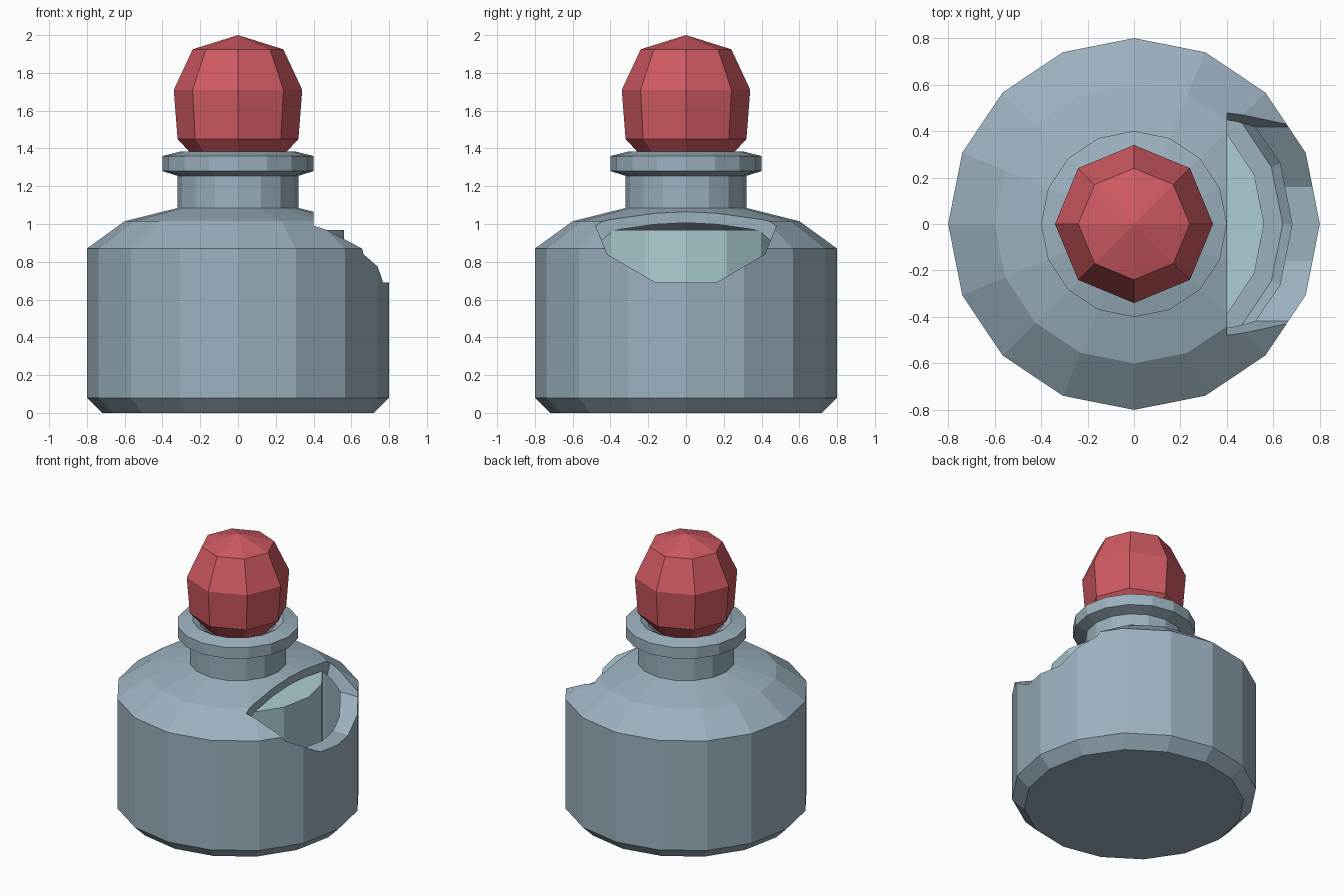
import bpy, bmesh, math

if "Cube" in bpy.data.objects:
    bpy.data.objects.remove(bpy.data.objects["Cube"])


def material(name, color):
    m = bpy.data.materials.new(name)
    m.diffuse_color = (*color, 1)
    m.use_nodes = True
    m.node_tree.nodes["Principled BSDF"].inputs["Base Color"].default_value = m.diffuse_color
    return m


GLASS = material("grey_blue_glass", (0.328, 0.440, 0.515))
RED = material("red_stopper", (0.624, 0.102, 0.122))
LIQUID = material("pale_aqua_liquid", (0.413, 0.617, 0.644))


def finish(name, bm, mat):
    bmesh.ops.recalc_face_normals(bm, faces=bm.faces)
    me = bpy.data.meshes.new(name)
    bm.to_mesh(me)
    bm.free()
    me.materials.append(mat)
    ob = bpy.data.objects.new(name, me)
    bpy.context.collection.objects.link(ob)
    return ob


def lathe(name, profile, sides, mat):
    """Closed turned solid; a radius of 0 makes a pole, other ends are capped."""
    bm = bmesh.new()
    rings = []
    for r, z in profile:
        n = sides if r else 1
        rings.append([bm.verts.new((r * math.cos(math.tau * i / sides),
                                    r * math.sin(math.tau * i / sides), z))
                      for i in range(n)])
    for a, b in zip(rings, rings[1:]):
        for i in range(sides):
            j = (i + 1) % sides
            if len(b) == 1:
                bm.faces.new((a[i], a[j], b[0]))
            elif len(a) == 1:
                bm.faces.new((a[0], b[j], b[i]))
            else:
                bm.faces.new((a[i], a[j], b[j], b[i]))
    for end in (rings[0], rings[-1]):
        if len(end) > 1:
            bm.faces.new(end)
    return finish(name, bm, mat)


# Hollow bottle: outer wall, shoulder, neck and lip, then the inner wall
bottle = lathe("bottle", [
    (0.72, 0), (0.80, 0.08), (0.80, 0.87), (0.60, 1.015), (0.32, 1.085),
    (0.32, 1.255), (0.40, 1.28), (0.40, 1.36), (0.30, 1.385),
    (0.25, 1.36), (0.25, 1.045), (0.55, 0.968), (0.68, 0.84),
    (0.68, 0.15), (0.64, 0.10)], 16, GLASS)

# Opening in the shoulder: lower half of a squashed ten-sided prism along x
bm = bmesh.new()
outline = [(0.515 * math.cos(a), 1.08 + 0.41 * math.sin(a))
           for a in (math.radians(-36 * i) for i in range(6))]
outline += [(-0.515, 1.2), (0.515, 1.2)]
base = bm.faces.new([bm.verts.new((0.4, y, z)) for y, z in outline])
ext = bmesh.ops.extrude_face_region(bm, geom=[base])
bmesh.ops.translate(bm, vec=(0.8, 0, 0),
                    verts=[v for v in ext["geom"] if isinstance(v, bmesh.types.BMVert)])
cutter = finish("opening_cutter", bm, GLASS)
cutter.hide_render = True
cutter.hide_set(True)
cut = bottle.modifiers.new("opening", 'BOOLEAN')
cut.operation = 'DIFFERENCE'
cut.solver = 'EXACT'
cut.object = cutter

# Liquid standing inside the bottle
lathe("liquid", [(0.56, 0.11), (0.56, 0.967)], 16, LIQUID)

# Faceted stopper knob resting in the mouth
lathe("stopper", [(0, 1.30), (0.20, 1.32), (0.32, 1.45), (0.34, 1.71),
                  (0.24, 1.925), (0, 2.0)], 8, RED)
